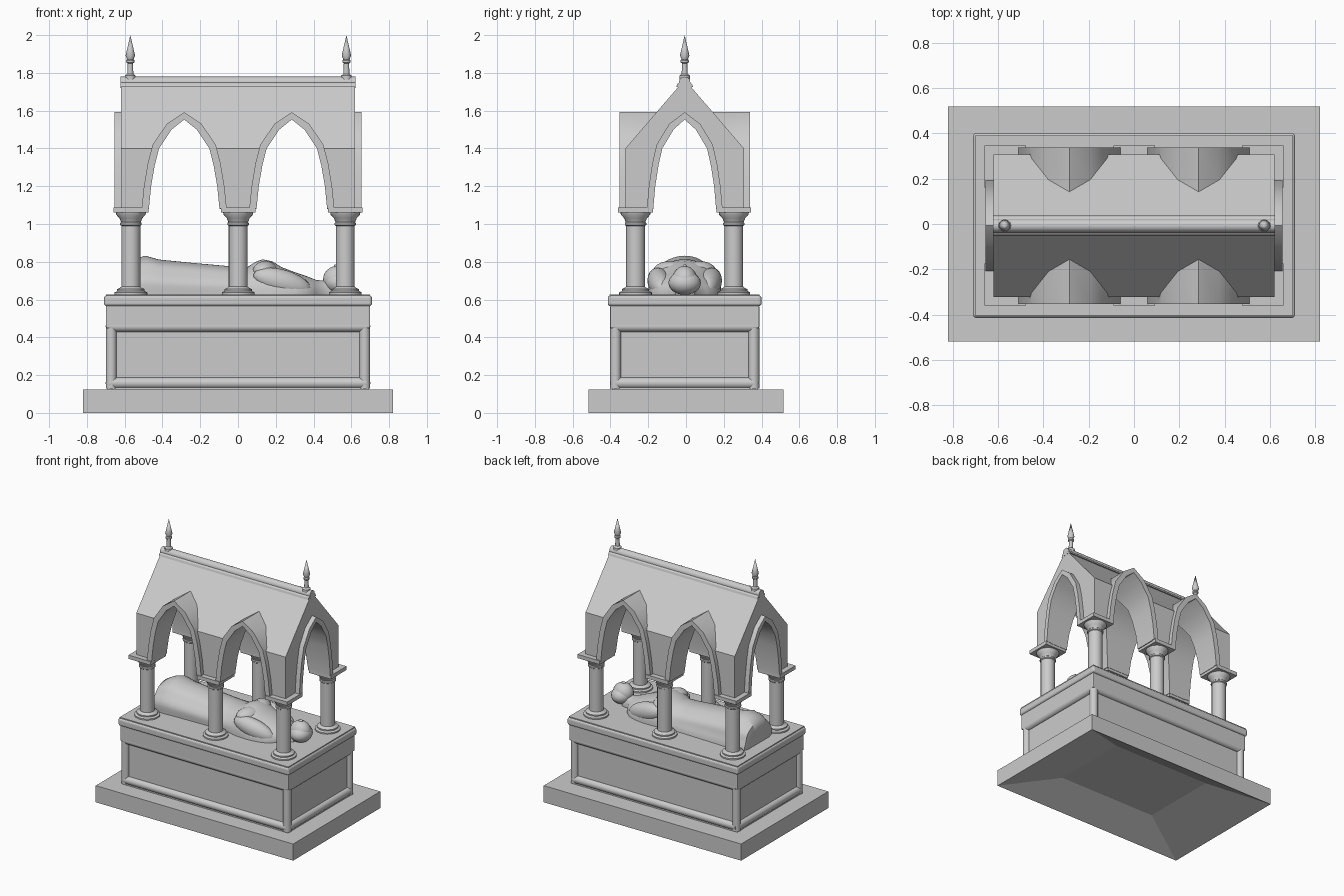
import bpy, bmesh, math
from mathutils import Matrix, Vector

cube = bpy.data.objects.get("Cube")
if cube:
    bpy.data.objects.remove(cube, do_unlink=True)

stone = bpy.data.materials.new("grey stone")
stone.use_nodes = True
stone.diffuse_color = (0.6, 0.6, 0.6, 1)
stone.node_tree.nodes["Principled BSDF"].inputs["Base Color"].default_value = (0.6, 0.6, 0.6, 1)

TOMB_Y = -0.007  # the tomb stands slightly forward on its plinth


def smooth_by_angle(ob, angle):
    bpy.ops.object.select_all(action='DESELECT')
    ob.select_set(True)
    bpy.context.view_layer.objects.active = ob
    bpy.ops.object.shade_smooth_by_angle(angle=math.radians(angle))


def finish(name, bm, smooth=None, y=TOMB_Y):
    bmesh.ops.translate(bm, verts=bm.verts, vec=(0, y, 0))
    bmesh.ops.recalc_face_normals(bm, faces=bm.faces)
    me = bpy.data.meshes.new(name)
    bm.to_mesh(me)
    bm.free()
    me.materials.append(stone)
    ob = bpy.data.objects.new(name, me)
    bpy.context.collection.objects.link(ob)
    if smooth:
        smooth_by_angle(ob, smooth)
    return ob


def box_bm(hx, hy, z0, z1, cx=0, cy=0):
    bm = bmesh.new()
    m = Matrix.Translation((cx, cy, (z0 + z1) / 2)) @ Matrix.Diagonal((2 * hx, 2 * hy, z1 - z0, 1))
    bmesh.ops.create_cube(bm, size=1, matrix=m)
    bm.normal_update()
    return bm


def bevelled(ob, width, segments=2):
    mod = ob.modifiers.new("Bevel", 'BEVEL')
    mod.width, mod.segments = width, segments


def lathe(name, profile, x, y, sides=24):
    bm = bmesh.new()
    vs = [bm.verts.new((r, 0, z)) for r, z in profile]
    es = [bm.edges.new(p) for p in zip(vs, vs[1:])]
    bmesh.ops.spin(bm, geom=vs + es, cent=(0, 0, 0), axis=(0, 0, 1), angle=math.tau, steps=sides)
    bmesh.ops.remove_doubles(bm, verts=bm.verts, dist=1e-4)
    bmesh.ops.translate(bm, verts=bm.verts, vec=(x, y, 0))
    return finish(name, bm, 35)


def rod(name, a, b, r, sides=16):
    a, b = Vector(a), Vector(b)
    bm = bmesh.new()
    m = Matrix.Translation((a + b) / 2) @ (b - a).to_track_quat('Z', 'Y').to_matrix().to_4x4()
    bmesh.ops.create_cone(bm, cap_ends=True, segments=sides, radius1=r, radius2=r,
                          depth=(b - a).length, matrix=m)
    return finish(name, bm, 40)


def prism(name, half, axis, length, centre=0):
    """Extrude a mirrored half outline (offset, height) along x or y."""
    outline = half + [(-u, z) for u, z in reversed(half) if u > 0]
    bm = bmesh.new()
    rings = []
    for d in (-length, length):
        rings.append([bm.verts.new((d, u + centre, z) if axis == 'x' else (u + centre, d, z))
                      for u, z in outline])
    for ring in rings:
        bm.faces.new(ring)
    n = len(outline)
    for i in range(n):
        j = (i + 1) % n
        bm.faces.new((rings[0][i], rings[0][j], rings[1][j], rings[1][i]))
    return finish(name, bm)


def boolean(target, tool, operation):
    mod = target.modifiers.new("Boolean", 'BOOLEAN')
    mod.operation, mod.object, mod.solver = operation, tool, 'EXACT'
    bpy.context.view_layer.objects.active = target
    bpy.ops.object.modifier_apply(modifier=mod.name)
    bpy.data.objects.remove(tool, do_unlink=True)


# Plinth with a sloping hollow underneath
bm = box_bm(0.82, 0.517, 0, 0.125)
base = [f for f in bm.faces if f.normal.z < -0.9]
hollow = bmesh.ops.extrude_discrete_faces(bm, faces=base)["faces"][0]
for v in hollow.verts:
    v.co = (v.co.x / 2, v.co.y * 0.57, 0.118)
finish("plinth", bm, 12, y=0)

# Chest with sunken side panels in a rounded frame
bm = box_bm(0.69, 0.385, 0.12, 0.49)
sides = [f for f in bm.faces if abs(f.normal.z) < 0.1]
bmesh.ops.inset_individual(bm, faces=sides, thickness=0.05)
bmesh.ops.inset_individual(bm, faces=sides, thickness=0.01, depth=-0.015)
finish("chest", bm)
bevelled(finish("chest_band", box_bm(0.70, 0.395, 0.448, 0.57)), 0.008)
bevelled(finish("chest_slab", box_bm(0.71, 0.407, 0.565, 0.622)), 0.015, 3)
finish("chest_top", box_bm(0.70, 0.397, 0.6, 0.628))
for s in (-1, 1):
    for z in (0.158, 0.458):
        rod("long_frame_roll", (-0.68, s * 0.366, z), (0.68, s * 0.366, z), 0.03)
        rod("end_frame_roll", (s * 0.671, -0.37, z), (s * 0.671, 0.37, z), 0.03)
    for t in (-1, 1):
        rod("corner_roll", (s * 0.671, t * 0.366, 0.13), (s * 0.671, t * 0.366, 0.45), 0.029)

# Columns with bases, capitals and square plates
column = [(0, 0.625), (0.087, 0.625), (0.087, 0.638), (0.072, 0.645), (0.073, 0.655), (0.058, 0.662),
          (0.05, 0.668), (0.05, 0.99), (0.057, 0.995), (0.057, 1.005), (0.052, 1.01),
          (0.06, 1.03), (0.078, 1.05), (0.08, 1.065), (0, 1.065)]
for x in (-0.567, 0.001, 0.568):
    for y in (-0.26, 0.26):
        lathe("column", column, x, y)
        finish("column_plate", box_bm(0.092, 0.092, 1.06, 1.088, x, y))

# Gabled canopy with arch surrounds and crossing vaults
outer = [(0.225, 1.083), (0.213, 1.20), (0.193, 1.32), (0.167, 1.42), (0.092, 1.53), (0, 1.592)]
inner = [(0.187, 1.0), (0.186, 1.09), (0.175, 1.20), (0.156, 1.31), (0.133, 1.40),
         (0.066, 1.50), (0, 1.553)]


def narrow(pts):
    return [(u * 0.89, z) for u, z in pts]


canopy = prism("canopy", [(0.314, 1.08), (0.314, 1.40), (0, 1.765)], 'x', 0.62)
arches = [('y', 0.345, -0.285), ('y', 0.345, 0.285), ('x', 0.655, 0)]
for axis, length, c in arches:
    half = narrow(outer) if axis == 'x' else outer
    boolean(canopy, prism("arch_surround", half, axis, length, c), 'UNION')
for axis, length, c in arches:
    half = narrow(inner) if axis == 'x' else inner
    boolean(canopy, prism("arch_opening", half, axis, 1, c), 'DIFFERENCE')
smooth_by_angle(canopy, 25)

# Ridge roll and finials
rod("ridge_roll", (-0.622, 0, 1.75), (0.622, 0, 1.75), 0.03)
prism("ridge_cap", [(0.045, 1.725), (0.04, 1.74), (0, 1.772)], 'x', 0.621)
finial = [(0, 1.765), (0.028, 1.765), (0.028, 1.785), (0.016, 1.795), (0.014, 1.85), (0.022, 1.856),
          (0.022, 1.866), (0.017, 1.872), (0.025, 1.892), (0, 2.0)]
for x in (-0.57, 0.574):
    lathe("finial", finial, x, 0, 12)

# Reclining robed figure: arched sections (position, half width, top) from feet to neck
BED = 0.625
sections = [(-0.605, 0.12, 0.74), (-0.595, 0.16, 0.79), (-0.55, 0.18, 0.815), (-0.49, 0.185, 0.832),
            (-0.42, 0.18, 0.812), (-0.25, 0.175, 0.795), (-0.05, 0.17, 0.777), (0.05, 0.172, 0.772),
            (0.09, 0.185, 0.798), (0.13, 0.192, 0.813), (0.18, 0.195, 0.803), (0.23, 0.195, 0.772),
            (0.30, 0.185, 0.745), (0.36, 0.165, 0.725), (0.41, 0.12, 0.705), (0.45, 0.06, 0.70),
            (0.50, 0.05, 0.70)]
bm = bmesh.new()
steps = 28
rings = []
for x, w, z in sections:
    ring = []
    for i in range(steps + 1):
        a = math.pi * i / steps
        fold = 1 + 0.03 * math.cos(9 * a) * (x < 0)
        ring.append(bm.verts.new((x, w * math.cos(a) * fold, BED + (z - BED) * math.sin(a) ** 0.9)))
    rings.append(ring)
for p, q in zip(rings, rings[1:]):
    for i in range(steps):
        bm.faces.new((p[i], p[i + 1], q[i + 1], q[i]))
bm.faces.new(rings[0])
bm.faces.new(rings[-1])
finish("robed_body", bm, 50)


def ellipsoid(name, centre, radii, turn=0, pitch=0):
    bm = bmesh.new()
    m = (Matrix.Translation(centre) @ Matrix.Rotation(turn, 4, 'Z')
         @ Matrix.Rotation(pitch, 4, 'Y') @ Matrix.Diagonal((*radii, 1)))
    bmesh.ops.create_uvsphere(bm, u_segments=20, v_segments=12, radius=1, matrix=m)
    return finish(name, bm, 60)


ellipsoid("head", (0.525, 0, 0.705), (0.075, 0.066, 0.073))
ellipsoid("hair", (0.532, 0, 0.688), (0.074, 0.086, 0.063))
ellipsoid("nose", (0.525, 0, 0.776), (0.018, 0.01, 0.012))
for s in (-1, 1):
    ellipsoid("sleeve", (0.235, s * 0.135, 0.69), (0.16, 0.06, 0.068), -s * 0.12, 0.28)
    ellipsoid("forearm", (0.145, s * 0.075, 0.75), (0.065, 0.095, 0.054), s * 0.3)
